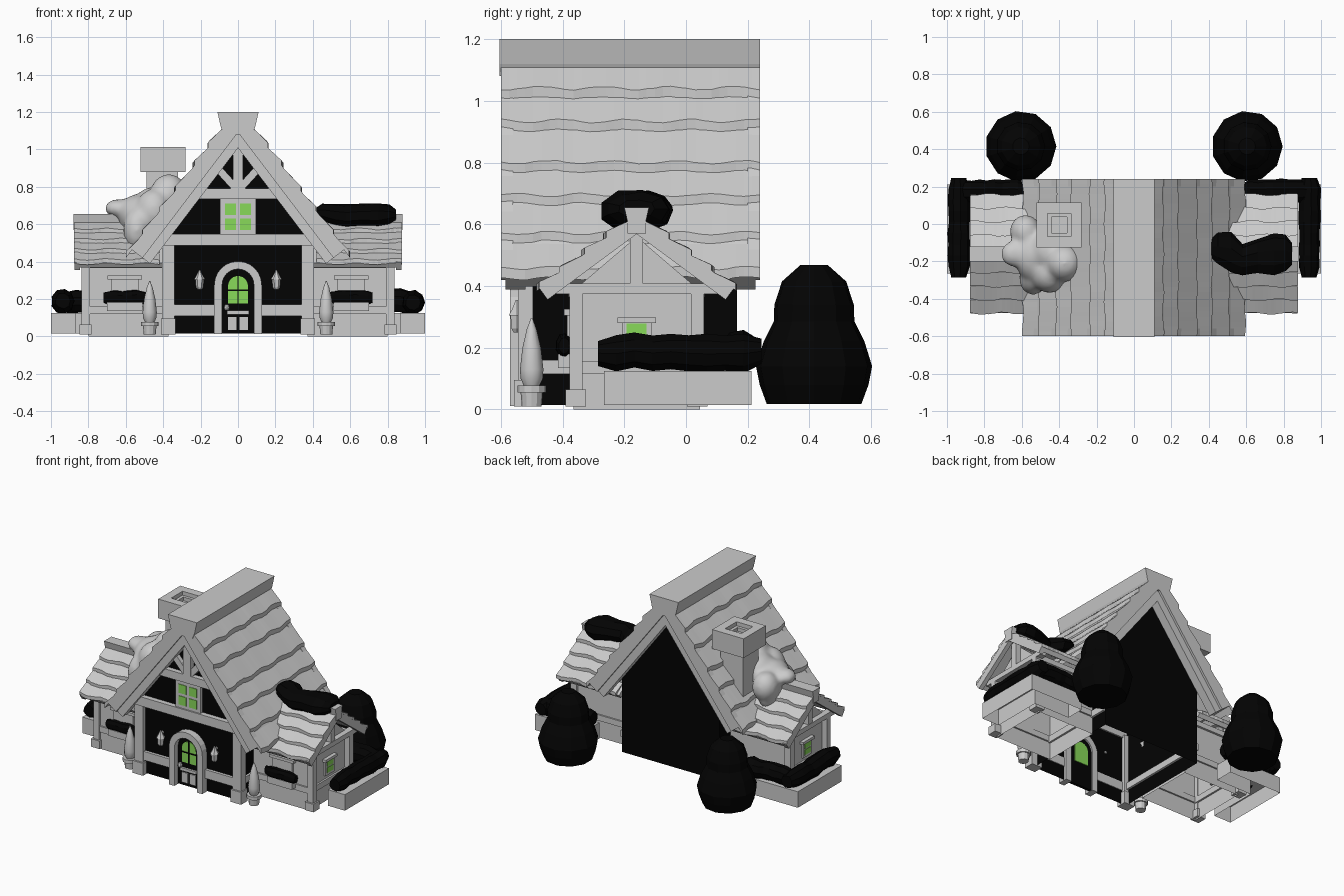
import bpy, bmesh, math, random
from mathutils import Vector

random.seed(4)
if "Cube" in bpy.data.objects:
    bpy.data.objects.remove(bpy.data.objects["Cube"])


def material(name, rgb):
    m = bpy.data.materials.new(name)
    m.use_nodes = True
    m.diffuse_color = (*rgb, 1)
    m.node_tree.nodes["Principled BSDF"].inputs["Base Color"].default_value = (*rgb, 1)
    return m


GREY = material("pale grey", (0.6, 0.6, 0.6))
BLACK = material("black", (0.001, 0.001, 0.001))
GREEN = material("window green", (0.25, 0.7, 0.1))


def finish(name, bm, mat, hollow=False):
    bmesh.ops.recalc_face_normals(bm, faces=bm.faces)
    if hollow:  # leave the underside open
        bm.normal_update()
        low = [f for f in bm.faces if f.normal.z < -0.9]
        bmesh.ops.delete(bm, geom=low, context="FACES")
    mesh = bpy.data.meshes.new(name)
    bm.to_mesh(mesh)
    bm.free()
    mesh.materials.append(mat)
    ob = bpy.data.objects.new(name, mesh)
    bpy.context.collection.objects.link(ob)
    return ob


def loft(name, rings, mat, closed=False, hollow=False):
    """Skin a list of equal point rings and cap both ends."""
    bm = bmesh.new()
    vs = [[bm.verts.new(p) for p in r] for r in rings]
    n = len(vs[0])
    for a, b in zip(vs, vs[1:] + (vs[:1] if closed else [])):
        for i in range(n):
            j = (i + 1) % n
            bm.faces.new((a[i], a[j], b[j], b[i]))
    if not closed:
        bm.faces.new(vs[0])
        bm.faces.new(vs[-1])
    return finish(name, bm, mat, hollow)


def place(axis, t, p):
    return {"x": (t, p[0], p[1]), "y": (p[0], t, p[1]), "z": (p[0], p[1], t)}[axis]


def prism(name, pts, axis, a, b, mat=GREY, hollow=False):
    return loft(name, [[place(axis, t, p) for p in pts] for t in (a, b)], mat, hollow=hollow)


def box(name, x, y, z, mat=GREY):
    return prism(name, [(x[0], y[0]), (x[1], y[0]), (x[1], y[1]), (x[0], y[1])], "z", *z, mat)


def mid(c, w):
    return (c - w / 2, c + w / 2)


def lathe(name, profile, x, y, sides, mat=GREY):
    turn = [2 * math.pi * i / sides for i in range(sides)]
    return loft(name, [[(x + r * math.cos(t), y + r * math.sin(t), z) for t in turn]
                       for r, z in profile], mat)


def leafy(name, axis, stations):
    """Ragged foliage roll through stations (along, across, z, half width, half height)."""
    rings = []
    for t, u, z, ru, rz in stations:
        ring = []
        for i in range(9):
            a, k = 2 * math.pi * i / 9, random.uniform(0.93, 1.07)
            ring.append(place(axis, t, (u + ru * k * math.cos(a), z + rz * k * math.sin(a))))
        rings.append(ring)
    return loft(name, rings, BLACK)


def hedge(name, axis, a, b, across, z, ru, rz, steps=9):
    stations = []
    for i in range(steps + 1):
        end = 0.7 if i in (0, steps) else random.uniform(0.92, 1.06)
        stations.append((a + (b - a) * i / steps, across, z + random.uniform(0, rz * 0.2),
                         ru * end, rz * end))
    leafy(name, axis, stations)


def slab(name, top, bot, o0, o1, axis, a, b):
    """Roof board between two offsets along the slope normal."""
    t, l = Vector(top), Vector(bot)
    d = (l - t).normalized()
    n = Vector((-d.y, d.x)) * (1 if d.x > 0 else -1)
    return prism(name, [t + n * o1, l + n * o1, l + n * o0, t + n * o0], axis, a, b)


def tiles(name, top, bot, cuts, axis, a, b, lift):
    """Overlapping tile courses with wavy, upright lower edges."""
    t, l = Vector(top), Vector(bot)
    d, up, steps = (l - t).normalized(), Vector((0, 1)), 32
    for r, (c0, c1) in enumerate(zip(cuts, cuts[1:])):
        head, foot, phase, rings = t.lerp(l, c0), t.lerp(l, c1), random.uniform(0, 6), []
        for i in range(steps + 1):
            u = a + (b - a) * i / steps
            low = foot + d * (0.007 * math.sin(u * 30 + phase) + random.uniform(-0.002, 0.002))
            rings.append([place(axis, u, p) for p in (head, head + up * 0.004, low + up * lift, low)])
        loft(f"{name}_{r}", rings, GREY)


# Main house shell and ridge
prism("house_walls", [(-0.37, 0.015), (0.37, 0.015), (0.37, 0.56), (0, 1.06), (-0.37, 0.56)],
      "y", -0.52, 0.165, BLACK, hollow=True)
prism("main_ridge_cap", [(-0.075, 1.08), (0.075, 1.08), (0.092, 1.12), (0.11, 1.2),
                         (-0.11, 1.2), (-0.092, 1.12)], "y", -0.605, 0.24)
for s in (-1, 1):
    # Main roof slopes and gable boards
    top, bot = (s * 0.03, 1.175), (s * 0.57, 0.465)
    slab("main_roof_deck", top, bot, -0.11, 0, "y", -0.56, 0.2)
    tiles("main_tiles", (s * 0.08, 1.11), (s * 0.595, 0.425), (0, 0.15, 0.305, 0.5, 0.655, 0.835, 1),
          "y", -0.6, 0.24, 0.034)
    for a, b in ((-0.6, -0.56), (0.2, 0.24)):
        slab("gable_board", top, bot, -0.075, 0.004, "y", a, b)
    for a, b in ((-0.585, -0.52), (0.165, 0.225)):
        slab("gable_inner_board", top, bot, -0.125, -0.07, "y", a, b)
    # Front timbers
    box("corner_post", mid(s * 0.373, 0.066), (-0.545, -0.495), (0.08, 0.5))
    box("corner_post_foot", mid(s * 0.373, 0.08), (-0.557, -0.487), (0.01, 0.095))
    box("low_front_beam", mid(s * 0.23, 0.23), (-0.54, -0.515), (0.11, 0.17))
    box("low_side_beam", mid(s * 0.37, 0.03), (-0.5, 0.16), (0.115, 0.16))
    d = Vector((s * 0.1, 0.11))
    w = Vector((d.y, -d.x)).normalized() * 0.02
    p = Vector((s * 0.01, 0.79))
    prism("gable_brace", [p - w, p + w, p + d + w, p + d - w], "y", -0.55, -0.515)
    # Lanterns
    x = s * 0.205
    lathe("lantern_body", [(0.012, 0.25), (0.02, 0.262), (0.024, 0.305)], x, -0.548, 6)
    lathe("lantern_roof", [(0.03, 0.305), (0.018, 0.325), (0.004, 0.355)], x, -0.548, 6)
    box("lantern_bracket", mid(x, 0.012), (-0.545, -0.515), (0.325, 0.34))
    # Potted topiary
    lathe("plant_pot", [(0.032, 0.01), (0.036, 0.055), (0.046, 0.055), (0.046, 0.078)],
          s * 0.472, -0.5, 12)
    ob = lathe("topiary", [(0.022, 0.07), (0.036, 0.1), (0.038, 0.13), (0.03, 0.2),
                           (0.016, 0.26), (0.003, 0.295)], s * 0.472, -0.5, 12)
    for f in ob.data.polygons:
        f.use_smooth = len(f.vertices) == 4

box("middle_beam", (-0.41, 0.41), (-0.555, -0.51), (0.485, 0.548))
box("upper_beam", (-0.22, 0.22), (-0.555, -0.51), (0.735, 0.79))
box("king_post", (-0.028, 0.028), (-0.558, -0.51), (0.78, 1.04))

# Upper window
box("upper_window_frame", (-0.095, 0.095), (-0.545, -0.515), (0.545, 0.735))
for x in (-0.04, 0.04):
    for z in (0.6, 0.68):
        box("upper_window_pane", mid(x, 0.06), (-0.549, -0.543), mid(z, 0.06), GREEN)


# Door with arched surround, seen from inside as well
def arch(w, z0, spring, steps=12):
    arc = [(w * math.cos(math.pi * i / steps), spring + w * math.sin(math.pi * i / steps))
           for i in range(steps + 1)]
    return [(w, z0)] + arc + [(-w, z0)]


outer, inner = arch(0.127, 0.012, 0.275), arch(0.085, 0.012, 0.275)
for i in range(len(outer) - 1):
    prism("door_surround", [outer[i], outer[i + 1], inner[i + 1], inner[i]], "y", -0.57, -0.5)
prism("door_leaf", arch(0.086, 0.015, 0.275), "y", -0.53, -0.51, BLACK)
for y in (-0.532, -0.508):
    prism("door_window", arch(0.053, 0.175, 0.27), "y", *mid(y, 0.006), GREEN)
box("door_mullion", (-0.004, 0.004), (-0.54, -0.532), (0.17, 0.325), BLACK)
box("door_glazing_bar", (-0.055, 0.055), (-0.54, -0.532), (0.243, 0.25), BLACK)
box("door_ledge", (-0.06, 0.06), (-0.545, -0.525), (0.118, 0.138))
for x in (-0.03, 0.03):
    box("door_panel", mid(x, 0.045), (-0.537, -0.529), (0.035, 0.105))
lathe("door_handle", [(0.012, 0.14), (0.016, 0.155), (0.01, 0.17)], -0.06, -0.545, 8)

# Side wings
CY = -0.16
for s in (-1, 1):
    prism("wing_walls", [(-0.365, 0.0), (0.045, 0.0), (0.045, 0.385), (CY, 0.56), (-0.365, 0.385)],
          "x", s * 0.372, s * 0.8, hollow=True)
    prism("wing_ridge_cap", [(CY - 0.03, 0.57), (CY + 0.03, 0.57), (CY + 0.03, 0.61), (CY + 0.04, 0.655),
                             (CY - 0.04, 0.655), (CY - 0.03, 0.61)], "x", s * 0.4, s * 0.88)
    for t in (-1, 1):
        top, bot = (CY + t * 0.01, 0.617), (CY + t * 0.315, 0.392)
        slab("wing_roof_deck", top, bot, -0.03, 0, "x", s * 0.4, s * 0.865)
        slab("wing_gable_board", top, bot, -0.045, 0.004, "x", s * 0.845, s * 0.875)
        tiles("wing_tiles", (CY + t * 0.03, 0.605), (CY + t * 0.318, 0.388), (0, 0.25, 0.5, 0.75, 1),
              "x", s * 0.42, s * 0.876, 0.024)
        y = CY + t * 0.197
        box("wing_post", mid(s * 0.815, 0.045), mid(y, 0.042), (0.06, 0.39))
        box("wing_post_foot", mid(s * 0.815, 0.065), mid(y, 0.066), (0.01, 0.065))
        yw = CY + t * 0.205
        box("wing_low_beam", mid(s * 0.6, 0.42), mid(yw, 0.022), (0.12, 0.16))
        box("wing_eave_beam", mid(s * 0.6, 0.46), mid(yw, 0.03), (0.365, 0.4))
    box("wing_tie_beam", mid(s * 0.815, 0.045), (-0.42, 0.1), (0.375, 0.408))
    box("wing_king_post", mid(s * 0.815, 0.04), mid(CY, 0.042), (0.4, 0.58))
    box("wing_end_beam", mid(s * 0.8, 0.025), (-0.36, 0.04), (0.115, 0.155))
    # Wing end window
    box("end_window_frame", mid(s * 0.8, 0.025), mid(CY, 0.095), (0.18, 0.285))
    box("end_window_lintel", mid(s * 0.805, 0.04), mid(CY, 0.125), (0.28, 0.298))
    for z in (0.215, 0.26):
        box("end_window_pane", mid(s * 0.8125, 0.006), mid(CY, 0.065), mid(z, 0.036), GREEN)
    # Wing front window and flower box
    x = s * 0.605
    box("front_window_frame", mid(x, 0.15), (-0.385, -0.36), (0.18, 0.31))
    box("front_window_lintel", mid(x, 0.185), (-0.395, -0.36), (0.305, 0.325))
    box("flower_box", mid(x, 0.19), (-0.415, -0.36), (0.135, 0.18))
    hedge("window_flowers", "x", x - 0.115, x + 0.115, -0.395, 0.205, 0.026, 0.038)
    # Corner planter and hedge
    prism("corner_planter", [(s * 1.0, -0.265), (s * 1.0, 0.212), (s * 0.6, 0.212), (s * 0.6, 0.085),
                             (s * 0.87, 0.085), (s * 0.87, -0.265)], "z", 0.015, 0.125, hollow=True)
    hedge("side_hedge", "y", -0.285, 0.245, s * 0.937, 0.18, 0.058, 0.06)
    hedge("back_hedge", "x", s * 0.58, s * 0.95, 0.175, 0.18, 0.062, 0.062)
    # Rounded shrubs behind the wings
    lathe("back_shrub", [(0.155, 0.018), (0.178, 0.08), (0.19, 0.14), (0.165, 0.22), (0.132, 0.285),
                         (0.13, 0.34), (0.105, 0.415), (0.045, 0.468)], s * 0.605, 0.415, 11, BLACK)

# Foliage lying on one wing ridge
leafy("roof_foliage", "x", [(0.41, -0.13, 0.66, 0.05, 0.025), (0.45, -0.135, 0.66, 0.085, 0.05),
                            (0.52, -0.15, 0.645, 0.11, 0.065), (0.58, -0.19, 0.64, 0.085, 0.065),
                            (0.66, -0.17, 0.645, 0.095, 0.065), (0.75, -0.16, 0.645, 0.115, 0.07),
                            (0.81, -0.16, 0.65, 0.1, 0.055), (0.845, -0.16, 0.65, 0.06, 0.03)])

# Chimney with recessed flue
box("chimney_stack", (-0.49, -0.32), (-0.09, 0.08), (0.5, 0.9))
box("chimney_flue_floor", (-0.48, -0.32), (-0.08, 0.08), (0.9, 0.96))
cx, cy = -0.4, -0.005
rings = []
for h, z in ((0.12, 0.88), (0.12, 1.012), (0.062, 1.012), (0.062, 0.985), (0.042, 0.985), (0.042, 0.88)):
    rings.append([(cx + i * h, cy + j * h, z) for i, j in ((-1, -1), (1, -1), (1, 1), (-1, 1))])
loft("chimney_cap", rings, GREY, closed=True)

# Soft mound draped around the chimney, merged from ellipsoids
bm = bmesh.new()
for x, y, z, rx, ry, rz in ((-0.37, -0.21, 0.76, 0.1, 0.1, 0.11), (-0.45, -0.14, 0.7, 0.11, 0.12, 0.1),
                            (-0.45, -0.27, 0.67, 0.1, 0.1, 0.12), (-0.54, -0.17, 0.65, 0.1, 0.14, 0.11),
                            (-0.64, -0.16, 0.685, 0.075, 0.07, 0.05), (-0.58, -0.04, 0.64, 0.085, 0.09, 0.1),
                            (-0.54, -0.29, 0.57, 0.075, 0.09, 0.12), (-0.59, -0.1, 0.56, 0.06, 0.12, 0.09)):
    for v in bmesh.ops.create_icosphere(bm, subdivisions=3, radius=1)["verts"]:
        v.co = Vector((x + v.co.x * rx, y + v.co.y * ry, z + v.co.z * rz))
mound = finish("roof_mound", bm, GREY)
mod = mound.modifiers.new("merge", "REMESH")
mod.mode, mod.voxel_size, mod.use_smooth_shade = "VOXEL", 0.014, True
mod = mound.modifiers.new("soften", "SMOOTH")
mod.factor, mod.iterations = 0.5, 14
